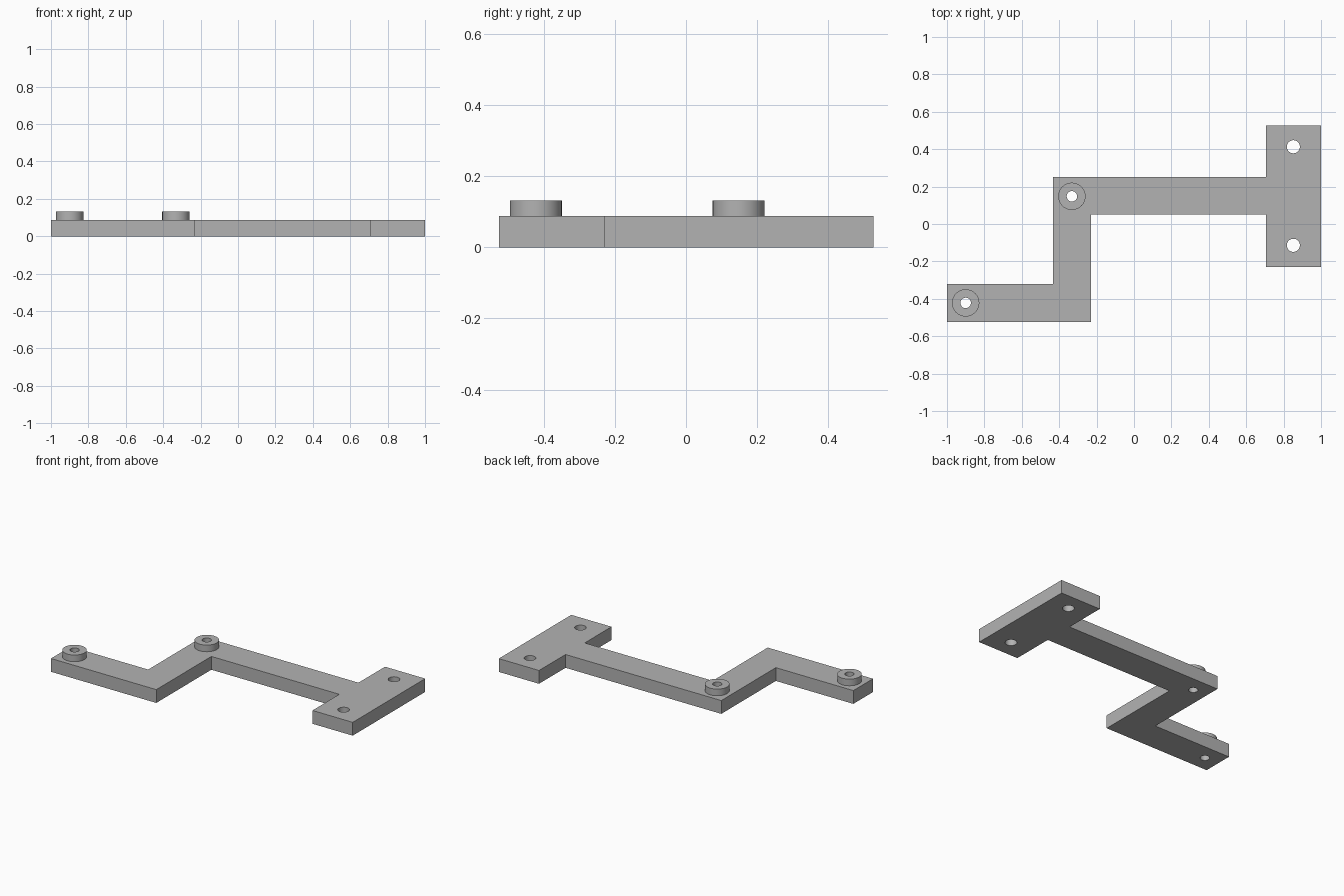
import bpy
from math import cos, sin, tau

cube = bpy.data.objects.get("Cube")
if cube:
    bpy.data.objects.remove(cube, do_unlink=True)

grey = bpy.data.materials.new("plain grey")
grey.use_nodes = True
colour = (0.45, 0.45, 0.45, 1)
grey.diffuse_color = colour
grey.node_tree.nodes["Principled BSDF"].inputs["Base Color"].default_value = colour


def circle(x, y, r, n=48):
    return [(x + r * cos(tau * i / n), y + r * sin(tau * i / n)) for i in range(n)]


def extruded(name, loops, z0, z1):
    """Fill the first loop, leave the others as holes, and extrude from z0 to z1."""
    curve = bpy.data.curves.new(name, "CURVE")
    curve.dimensions = "2D"
    curve.fill_mode = "BOTH"
    curve.extrude = (z1 - z0) / 2
    for loop in loops:
        spline = curve.splines.new("POLY")
        spline.points.add(len(loop) - 1)
        for point, (x, y) in zip(spline.points, loop):
            point.co = (x, y, 0, 1)
        spline.use_cyclic_u = True
    curve.materials.append(grey)
    obj = bpy.data.objects.new(name, curve)
    obj.location.z = (z0 + z1) / 2
    bpy.context.collection.objects.link(obj)
    bpy.ops.object.select_all(action="DESELECT")
    obj.select_set(True)
    bpy.context.view_layer.objects.active = obj
    bpy.ops.object.convert(target="MESH")
    bpy.ops.object.shade_smooth_by_angle()


THICK, TOP = 0.088, 0.132
bosses = {"end_boss": (-0.9, -0.422), "corner_boss": (-0.332, 0.148)}
mounts = [(0.852, 0.413), (0.852, -0.114)]

# Stepped arm with a wide mounting plate at one end
outline = [(-1, -0.525), (-0.23, -0.525), (-0.23, 0.05), (0.706, 0.05),
           (0.706, -0.23), (1, -0.23), (1, 0.527), (0.706, 0.527),
           (0.706, 0.25), (-0.433, 0.25), (-0.433, -0.32), (-1, -0.32)]
holes = [circle(x, y, 0.028) for x, y in bosses.values()]
holes += [circle(x, y, 0.035) for x, y in mounts]
extruded("bracket_arm", [outline] + holes, 0, THICK)

# Raised bosses around the arm holes
for name, (x, y) in bosses.items():
    extruded(name, [circle(x, y, 0.073), circle(x, y, 0.028)], THICK, TOP)
